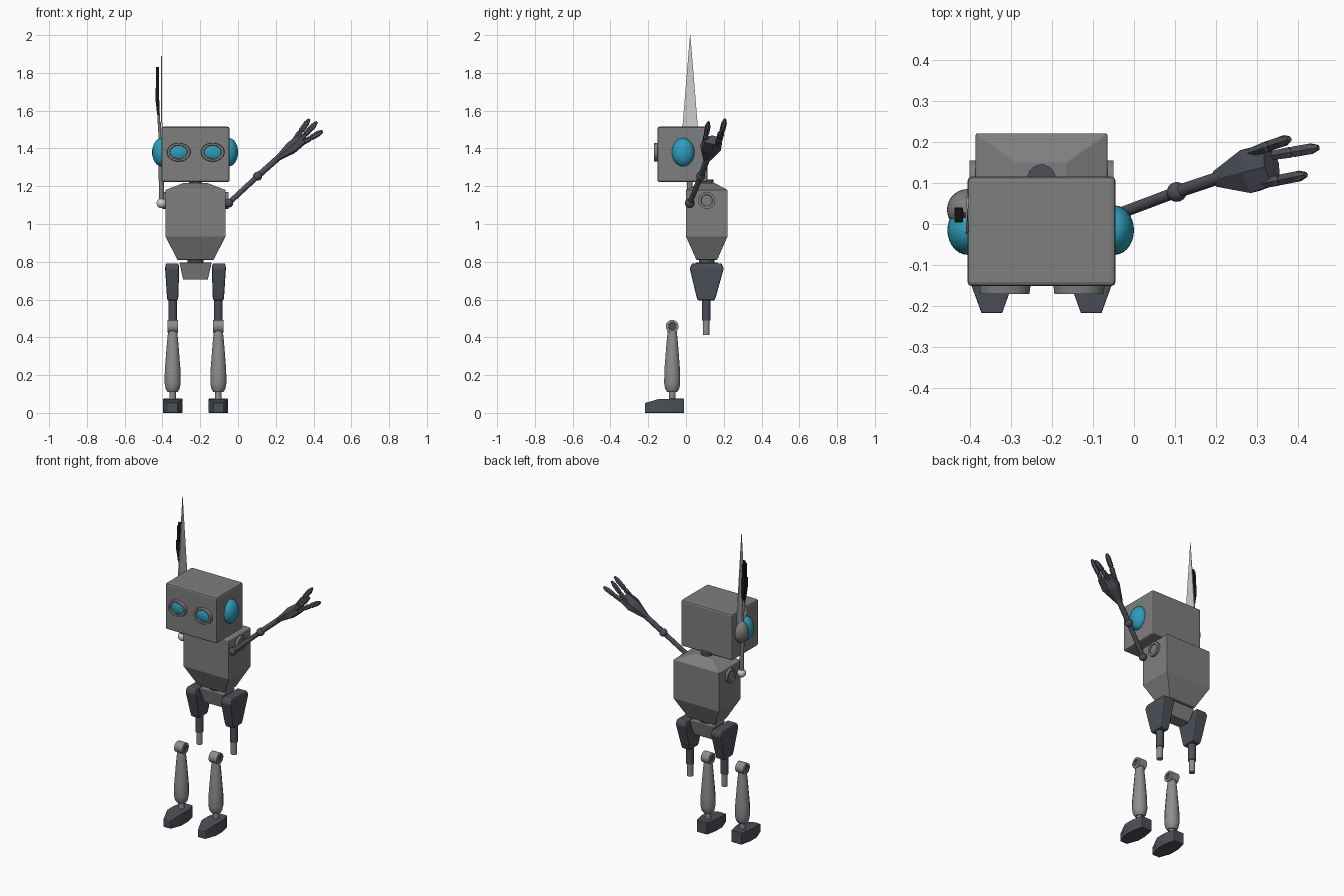
import bpy, bmesh, math
from mathutils import Vector

cube = bpy.data.objects.get("Cube")
if cube:
    bpy.data.objects.remove(cube, do_unlink=True)


def material(name, r, g, b):
    m = bpy.data.materials.new(name)
    m.use_nodes = True
    m.diffuse_color = (r, g, b, 1)
    m.node_tree.nodes["Principled BSDF"].inputs["Base Color"].default_value = (r, g, b, 1)
    return m


GREY = material("mid_grey", .21, .21, .21)
PALE = material("limb_grey", .27, .27, .27)
DARK = material("slate", .075, .08, .1)
BLUE = material("cyan_blue", .025, .34, .5)
LIGHT = material("light_grey", .62, .62, .62)
BLACK = material("black", .01, .01, .01)


def finish(name, bm, mat, bevel=0, smooth=False):
    bmesh.ops.recalc_face_normals(bm, faces=bm.faces)
    me = bpy.data.meshes.new(name)
    bm.to_mesh(me)
    bm.free()
    me.materials.append(mat)
    ob = bpy.data.objects.new(name, me)
    bpy.context.collection.objects.link(ob)
    if bevel:
        mod = ob.modifiers.new("Bevel", "BEVEL")
        mod.width, mod.segments = bevel, 2
    if smooth:
        bpy.ops.object.select_all(action="DESELECT")
        ob.select_set(True)
        bpy.context.view_layer.objects.active = ob
        bpy.ops.object.shade_smooth_by_angle(angle=math.radians(40))
    return ob


def skin(bm, rings):
    n = len(rings[0])
    for a, b in zip(rings, rings[1:]):
        for i in range(n):
            j = (i + 1) % n
            bm.faces.new((a[i], a[j], b[j], b[i]))
    bm.faces.new(rings[0])
    bm.faces.new(rings[-1])


def loft(name, sections, mat, bevel=0):
    """Stacked rectangles: (z, x centre, y centre, half x, half y)."""
    bm = bmesh.new()
    corners = ((-1, -1), (1, -1), (1, 1), (-1, 1))
    skin(bm, [[bm.verts.new((cx + sx * hx, cy + sy * hy, z)) for sx, sy in corners]
              for z, cx, cy, hx, hy in sections])
    return finish(name, bm, mat, bevel)


def lathe(name, start, end, profile, mat, sides=20, flat=1):
    """Round or polygonal part along an axis; profile is (fraction, radius)."""
    start, end = Vector(start), Vector(end)
    axis = end - start
    side = axis.cross((0, 0, 1))
    side = side.normalized() if side.length > 1e-6 else Vector((1, 0, 0))
    up = side.cross(axis).normalized()
    bm = bmesh.new()
    rings = []
    for t, r in profile:
        ring = []
        for i in range(sides):
            a = math.tau * (i + .5) / sides
            ring.append(bm.verts.new(start + axis * t + side * math.cos(a) * r + up * math.sin(a) * r * flat))
        rings.append(ring)
    skin(bm, rings)
    return finish(name, bm, mat, smooth=sides > 8)


def rod(name, a, b, r, mat, sides=16, flat=1):
    return lathe(name, a, b, ((0, r), (1, r)), mat, sides, flat)


def ball(name, loc, radii, mat):
    bm = bmesh.new()
    bmesh.ops.create_uvsphere(bm, u_segments=28, v_segments=16, radius=1)
    for v in bm.verts:
        v.co = Vector(c * r for c, r in zip(v.co, radii)) + Vector(loc)
    return finish(name, bm, mat, smooth=True)


MID = -.225

# Head and eyes
loft("head", ((1.222, MID, -.018, .18, .133), (1.515, MID, -.018, .18, .133)), GREY, .01)
for side, x in (("right", -.314), ("left", -.134)):
    lathe(side + "_eye_rim", (x, -.145, 1.38), (x, -.17, 1.38),
          ((0, .063), (1, .06), (1, .047), (.6, .045)), GREY, 32, .8)
    ball(side + "_eye", (x, -.155, 1.38), (.046, .012, .036), BLUE)

# Ears, ear cap and antenna
ball("left_ear", (-.047, -.015, 1.38), (.047, .06, .075), BLUE)
ball("right_ear", (-.405, -.015, 1.38), (.049, .06, .075), BLUE)
ball("ear_cap", (-.405, .035, 1.38), (.05, .05, .068), GREY)
loft("antenna", ((1.4, -.405, .022, .005, .05), (2, -.405, .022, .0005, .001)), LIGHT)

# Neck, torso, waist and pelvis
rod("neck", (MID, .11, 1.19), (MID, .11, 1.235), .035, DARK)
loft("torso", ((.81, MID, .11, .095, .055), (.935, MID, .11, .16, .11),
               (1.18, MID, .11, .16, .11), (1.218, MID, .11, .06, .04)), GREY, .003)
rod("waist", (MID, .11, .78), (MID, .11, .82), .042, DARK)
loft("pelvis", ((.705, MID, .11, .065, .04), (.795, MID, .11, .085, .06)), GREY, .004)

# Shoulder sockets
for side, s in (("right", -1), ("left", 1)):
    lathe(side + "_shoulder_socket", (MID + s * .155, .11, 1.125), (MID + s * .175, .11, 1.125),
          ((0, .045), (1, .045), (1, .031), (.7, .029)), GREY, 28)

# Left arm, stretched out and waving
shoulder, elbow, wrist = (-.05, .02, 1.11), (.104, .078, 1.253), (.215, .115, 1.352)
rod("left_upper_arm", shoulder, elbow, .014, DARK)
rod("left_forearm", elbow, wrist, .016, DARK)
ball("left_shoulder_joint", shoulder, (.024,) * 3, DARK)
ball("left_elbow", elbow, (.024,) * 3, DARK)
lathe("left_palm", (.2, .11, 1.34), (.335, .143, 1.445),
      ((0, .022), (.12, .03), (.6, .062), (1, .055)), DARK, 6, .55)

# Fingers, each of two jointed segments
fingers = (("outer_finger", (.285, .175, 1.425), (.378, .207, 1.555)),
           ("middle_finger", (.325, .165, 1.42), (.448, .186, 1.492)),
           ("thumb", (.295, .095, 1.41), (.418, .12, 1.54)))
for name, a, b in fingers:
    a, b = Vector(a), Vector(b)
    lathe("left_" + name + "_base", a, a.lerp(b, .5),
          ((0, .012), (.85, .015), (1, .009)), DARK, 6)
    lathe("left_" + name + "_tip", a.lerp(b, .47), b,
          ((0, .008), (.12, .015), (.7, .015), (1, .007)), DARK, 6)

# Right arm, raised beside the head
ball("right_shoulder_joint", (-.405, .02, 1.11), (.026,) * 3, LIGHT)
rod("right_arm", (-.405, .02, 1.11), (-.407, .02, 1.4), .014, GREY)
rod("right_forearm", (-.41, .022, 1.4), (-.422, .022, 1.6), .007, GREY)
loft("right_hand", ((1.58, -.422, .022, .006, .012), (1.66, -.427, .022, .01, .018),
                    (1.72, -.427, .022, .01, .018)), BLACK)
for i in (-1, 0, 1):
    loft("right_finger", ((1.7, -.427, .022 + i * .013, .007, .004),
                          (1.83 - abs(i) * .02, -.425, .022 + i * .011, .008, .003)), BLACK)

# Legs: thighs stand back, shins and feet stand forward
for side, s in (("right", -1), ("left", 1)):
    x = MID + s * .121
    loft(side + "_thigh", ((.595, x, .107, .028, .045), (.625, x, .107, .031, .054),
                           (.765, x + s * .003, .11, .037, .09),
                           (.792, x + s * .003, .11, .034, .078)), DARK, .008)
    rod(side + "_thigh_sleeve", (x, .107, .49), (x, .107, .61), .023, DARK)
    rod(side + "_thigh_rod", (x, .107, .412), (x, .107, .5), .018, PALE)
    lathe(side + "_knee", (x - .028, -.073, .458), (x + .028, -.073, .458),
          ((.12, .019), (0, .021), (0, .034), (1, .034), (1, .021), (.88, .019)), PALE, 24)
    rod(side + "_knee_pin", (x - .024, -.073, .458), (x + .024, -.073, .458), .019, DARK)
    lathe(side + "_shin", (x, -.073, .11), (x, -.073, .44),
          ((0, .027), (.05, .038), (.14, .044), (.35, .043), (.8, .031), (1, .024)), PALE, 12)
    rod(side + "_ankle", (x, -.073, .06), (x, -.073, .12), .018, PALE)

    # Foot: a tapered outline with a lowered toe
    bm = bmesh.new()
    outline = ((-.025, -.217), (.025, -.217), (.051, -.145), (.051, -.08),
               (.036, -.01), (-.036, -.01), (-.051, -.08), (-.051, -.145))
    skin(bm, [[bm.verts.new((x + px, py, .052 if top and py < -.2 else top)) for px, py in outline]
              for top in (0, .075)])
    finish(side + "_foot", bm, DARK, .003)
